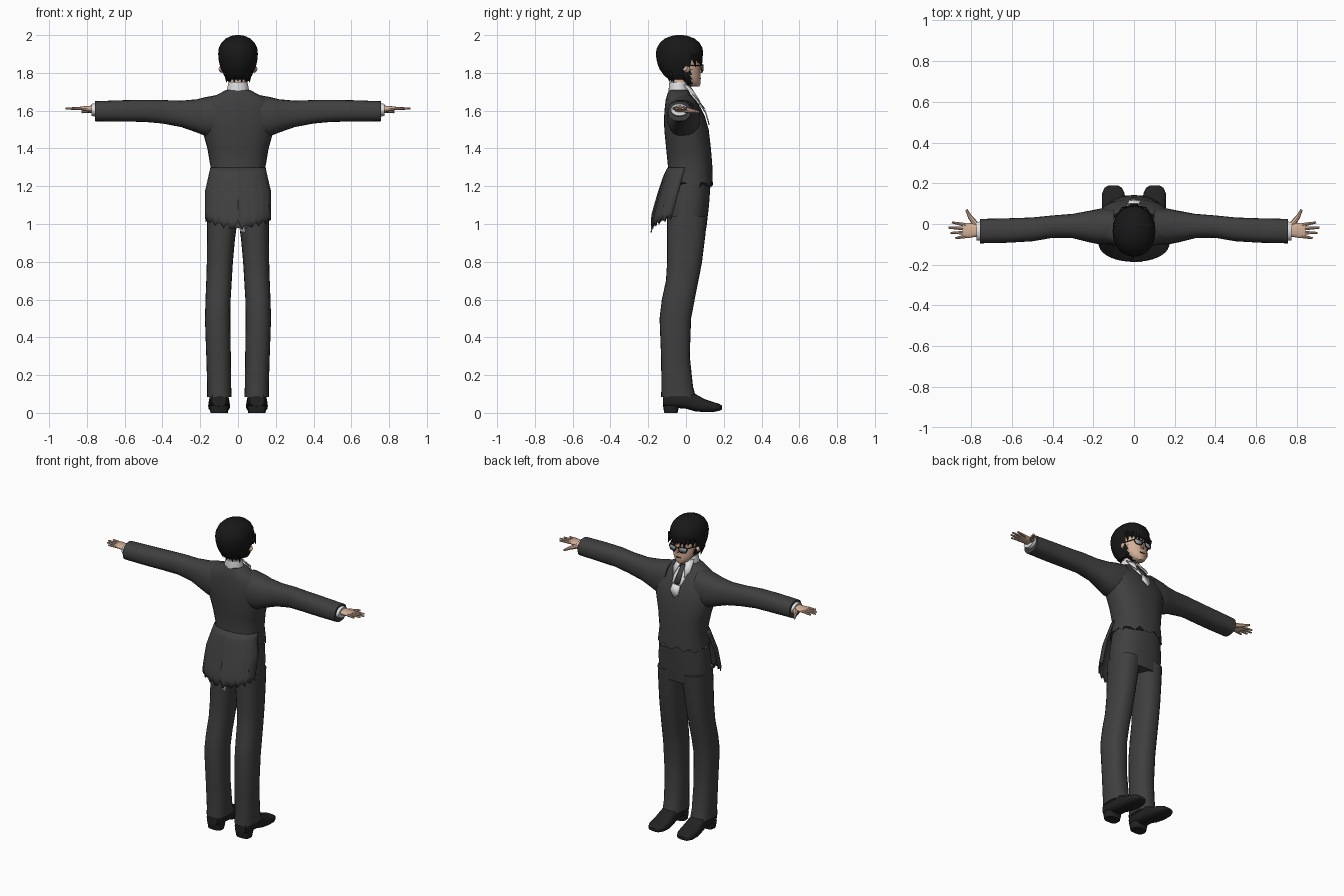
import bpy, bmesh, math
from mathutils import Vector

cube = bpy.data.objects.get("Cube")
if cube:
    bpy.data.objects.remove(cube)


def material(name, r, g, b):
    m = bpy.data.materials.new(name)
    m.use_nodes = True
    m.diffuse_color = (r, g, b, 1)
    bsdf = m.node_tree.nodes["Principled BSDF"]
    bsdf.inputs["Base Color"].default_value = (r, g, b, 1)
    bsdf.inputs["Roughness"].default_value = 0.8
    return m


SUIT = material("charcoal suit", .05, .05, .05)
HAIR = material("black hair", .009, .009, .009)
SHOE = material("black leather", .016, .016, .016)
SKIN = material("skin", .66, .43, .31)
SHIRT = material("white shirt", .75, .75, .77)
LENS = material("grey lens", .36, .38, .41)


def finish(name, bm, mat, angle=40, flip=True):
    if flip:
        bmesh.ops.recalc_face_normals(bm, faces=bm.faces)
    me = bpy.data.meshes.new(name)
    bm.to_mesh(me)
    bm.free()
    me.materials.append(mat)
    ob = bpy.data.objects.new(name, me)
    bpy.context.collection.objects.link(ob)
    bpy.ops.object.select_all(action='DESELECT')
    ob.select_set(True)
    bpy.context.view_layer.objects.active = ob
    bpy.ops.object.shade_smooth_by_angle(angle=math.radians(angle))
    return ob


def loft(name, rings, mat, axis='z', n=24, power=.85, side=1, keep=None, hem=0, angle=40):
    """Skin rounded rings (t, a0, a1, b0, b1) stacked along one axis."""
    bm = bmesh.new()
    loops = []
    for k, (t, a0, a1, b0, b1) in enumerate(rings):
        loop = []
        for i in range(n):
            c, s = math.cos(math.tau * i / n), math.sin(math.tau * i / n)
            a = (a0 + a1) / 2 + (a1 - a0) / 2 * math.copysign(abs(c) ** power, c)
            b = (b0 + b1) / 2 + (b1 - b0) / 2 * math.copysign(abs(s) ** power, s)
            u = t + (hem * math.sin(i * 2.3) if k == 0 else 0)
            p = {'z': (a, b, u), 'x': (u, a, b), 'y': (a, u, b)}[axis]
            loop.append(bm.verts.new((p[0] * side, p[1], p[2])))
        loops.append(loop)
    for l, m in zip(loops, loops[1:]):
        for i in range(n):
            j = (i + 1) % n
            bm.faces.new((l[i], l[j], m[j], m[i]))
    bm.faces.new(loops[0])
    bm.faces.new(loops[-1])
    bmesh.ops.recalc_face_normals(bm, faces=bm.faces)
    if keep:
        drop = [f for f in bm.faces if not keep(f.calc_center_median())]
        bmesh.ops.delete(bm, geom=drop, context='FACES')
    return finish(name, bm, mat, angle, flip=False)


def tube(name, p, q, r1, r2, mat, n=8):
    """Tapered rod from p to q."""
    p, q = Vector(p), Vector(q)
    bm = bmesh.new()
    bmesh.ops.create_cone(bm, cap_ends=True, segments=n, radius1=r1, radius2=r2, depth=(q - p).length)
    bm.transform((q - p).to_track_quat('Z', 'Y').to_matrix().to_4x4())
    bmesh.ops.translate(bm, verts=bm.verts, vec=(p + q) / 2)
    return finish(name, bm, mat)


def plate(name, pts, mat, thick=.006):
    """Thin flat polygon."""
    bm = bmesh.new()
    bm.faces.new([bm.verts.new(p) for p in pts])
    ob = finish(name, bm, mat)
    mod = ob.modifiers.new("thickness", 'SOLIDIFY')
    mod.thickness = thick
    mod.offset = 0
    return ob


def sym(z, w, y0, y1):
    return (z, -w, w, y0, y1)


# Jacket body and trouser seat
loft("jacket_body", [sym(1.21, .158, -.11, .142), sym(1.3, .145, -.095, .14), sym(1.4, .162, -.105, .132),
     sym(1.5, .19, -.115, .12), sym(1.57, .195, -.116, .1), sym(1.62, .19, -.112, .075), sym(1.655, .165, -.108, .052),
     sym(1.685, .11, -.1, .025), sym(1.71, .062, -.09, .012)], SUIT, n=32, hem=.016)
loft("trouser_seat", [sym(.98, .163, -.1, .108), sym(1.1, .165, -.1, .122), sym(1.24, .148, -.09, .132)], SUIT, n=32)

# Split coat tails as an open curved shell
bm = bmesh.new()
cols, rows, grid = 28, 8, []
for i in range(cols + 1):
    u = i / cols * 2 - 1
    low = 1.035 - .06 * (1 - abs(u)) + .016 * math.sin(i * 2.4)
    if abs(u) < .05:
        low += .03
    col = []
    for j in range(rows + 1):
        f = j / rows
        z = 1.3 + (low - 1.3) * f
        front = -.005 - .075 * f
        back = -.098 - .088 * min(1, f * 1.08) ** .8
        w = .146 + .03 * min(1, f * 2)
        ang = u * math.pi / 2
        col.append(bm.verts.new((w * math.sin(ang), front + (back - front) * math.cos(ang) ** .8, z)))
    grid.append(col)
for a, b in zip(grid, grid[1:]):
    for j in range(rows):
        bm.faces.new((a[j], b[j], b[j + 1], a[j + 1]))
tails = finish("coat_tails", bm, SUIT)
tails.modifiers.new("thickness", 'SOLIDIFY').thickness = .005
plate("shirt_tail", [(0, -.172, 1.03), (.03, -.172, 1.03), (.04, -.184, .955), (.012, -.184, .96)], SHIRT)

# Neck, shirt collar and shirt front
loft("neck", [sym(1.66, .045, -.085, .0), sym(1.8, .043, -.075, .015)], SKIN, power=1)
loft("shirt_collar", [sym(1.68, .06, -.092, .014), sym(1.712, .058, -.092, .012), sym(1.752, .05, -.088, .004)],
     SHIRT, power=1)
for s, label in ((1, "left"), (-1, "right")):
    plate(label + "_collar_wing", [(s * .008, .02, 1.73), (s * .052, -.01, 1.735), (s * .062, .04, 1.685),
          (s * .04, .075, 1.645)], SHIRT)
    plate(label + "_shirt_front", [(s * .013, .035, 1.69), (s * .05, .03, 1.685), (s * .035, .09, 1.61),
          (s * .013, .103, 1.59)], SHIRT)
plate("necktie", [(-.012, .025, 1.705), (.012, .025, 1.705), (.02, .098, 1.61), (-.02, .098, 1.61)], SUIT)
plate("shirt_patch", [(-.03, .1, 1.6), (.025, .1, 1.605), (.035, .112, 1.565), (0, .123, 1.525), (-.025, .116, 1.55)],
      SHIRT)

for s, label in ((1, "left"), (-1, "right")):
    # Sleeve and shirt cuff
    loft(label + "_sleeve", [(.1, -.1, .075, 1.46, 1.685), (.17, -.1, .075, 1.465, 1.672), (.22, -.09, .065, 1.485, 1.66),
         (.3, -.07, .05, 1.513, 1.653), (.4, -.068, .042, 1.532, 1.656), (.5, -.085, .032, 1.541, 1.657),
         (.62, -.092, .028, 1.542, 1.655), (.757, -.095, .025, 1.544, 1.65)], SUIT, 'x', side=s)
    loft(label + "_cuff", [(.74, -.083, .013, 1.565, 1.641), (.775, -.08, .01, 1.573, 1.636)], SHIRT, 'x', side=s,
         power=1)
    # Hand
    loft(label + "_palm", [(.75, -.062, -.005, 1.59, 1.628), (.785, -.064, .002, 1.594, 1.626),
         (.82, -.07, .006, 1.6, 1.623), (.842, -.068, .004, 1.604, 1.62)], SKIN, 'x', 16, side=s)
    for name, y, tip, reach in (("index", -.005, .008, .895), ("middle", -.023, -.018, .912),
                                ("ring", -.042, -.044, .902), ("little", -.06, -.07, .878)):
        tube(f"{label}_{name}_finger", (s * .825, y, 1.612), (s * reach, tip, 1.611), .0095, .005, SKIN)
    tube(label + "_thumb_base", (s * .775, -.005, 1.605), (s * .806, .035, 1.598), .016, .011, SKIN)
    tube(label + "_thumb", (s * .803, .03, 1.599), (s * .824, .07, 1.592), .011, .006, SKIN)
    # Trouser leg
    loft(label + "_trouser_leg", [(.085, .034, .164, -.132, .052), (.14, .036, .163, -.13, .037),
         (.3, .038, .168, -.132, .02), (.5, .041, .175, -.14, .027), (.6, .039, .172, -.128, .046),
         (.7, .033, .168, -.106, .066), (.8, .027, .165, -.1, .085), (.92, .016, .164, -.1, .1),
         (1.04, .0, .163, -.1, .113)], SUIT, side=s)
    # Shoe and heel
    loft(label + "_shoe", [(-.122, .062, .138, .035, .11), (-.1, .05, .15, .03, .12), (0, .05, .15, .022, .12),
         (.05, .046, .154, .008, .1), (.1, .042, .158, .004, .072), (.15, .046, .157, .006, .056),
         (.178, .06, .145, .011, .047), (.19, .08, .125, .018, .038)], SHOE, 'y', 20, .7, s)
    loft(label + "_heel", [(0, .054, .146, -.115, -.045), (.04, .048, .152, -.122, -.035)], SHOE, 'z', 16, .7, s)

# Head with dark jawline
head = loft("head", [sym(1.728, .02, .025, .07), sym(1.74, .04, -.0, .076), sym(1.765, .06, -.03, .077),
            sym(1.79, .074, -.07, .076), sym(1.82, .081, -.11, .076), sym(1.86, .085, -.12, .074),
            sym(1.91, .085, -.12, .068), sym(1.95, .06, -.09, .04)], SKIN, n=32, power=.95)
head.data.materials.append(HAIR)
for f in head.data.polygons:
    if f.center.z < 1.81 and f.center.y < .032:
        f.material_index = 1

# Hair: cap, open over the face
loft("hair_cap", [sym(1.765, .06, -.09, .01), sym(1.785, .073, -.115, .04), sym(1.82, .09, -.14, .07),
     sym(1.845, .098, -.15, .08), sym(1.865, .102, -.155, .085), sym(1.9, .105, -.16, .09), sym(1.93, .102, -.155, .088),
     sym(1.96, .088, -.138, .072), sym(1.982, .066, -.112, .045), sym(1.996, .034, -.075, .008),
     sym(2.0, .012, -.05, -.018)], HAIR, n=36, power=.95, keep=lambda c: c.z > 1.865 or c.y < (.0 if c.z < 1.8 else .02))
# Fringe locks, sideburns and nape locks
for i in range(9):
    x = (i - 4) * .021
    y = .086 - 5 * x * x
    drop = 1.842 + .012 * math.sin(i * 2.1)
    tube("fringe_lock", (x, y - .012, 1.895), (x * 1.02 + .006, y, drop), .016, .002, HAIR, 6)
for i in range(7):
    x = (i - 3) * .021
    tube("nape_lock", (x, -.105 + 5 * x * x, 1.81), (x * .95, -.085 + 5 * x * x, 1.75 + .008 * (i % 2)), .016, .002, HAIR, 6)

# Nose, mouth, ears and glasses
tube("nose", (0, .072, 1.802), (0, .077, 1.835), .014, .004, SKIN, 6)
tube("nose_tip", (0, .07, 1.808), (0, .09, 1.806), .012, .004, SKIN, 6)
plate("mouth", [(-.018, .077, 1.772), (.018, .077, 1.772), (.016, .077, 1.768), (-.016, .077, 1.768)], HAIR)
for s, label in ((1, "left"), (-1, "right")):
    tube(label + "_ear", (s * .08, .005, 1.818), (s * .094, -.005, 1.825), .02, .014, SKIN, 10)
    shape = [(.01, .842), (.06, .845), (.062, .83), (.052, .812), (.022, .81), (.011, .824)]
    rim = [(s * x, .09 - 3 * x * x, 1 + z) for x, z in shape]
    plate(label + "_lens", rim, LENS, .003)
    for a, b in zip(rim, rim[1:] + rim[:1]):
        tube(label + "_glasses_rim", a, b, .003, .003, HAIR, 6)
    tube(label + "_glasses_arm", (s * .061, .079, 1.84), (s * .09, .0, 1.838), .003, .003, HAIR, 6)
tube("glasses_bridge", (-.011, .09, 1.835), (.011, .09, 1.835), .003, .003, HAIR, 6)
